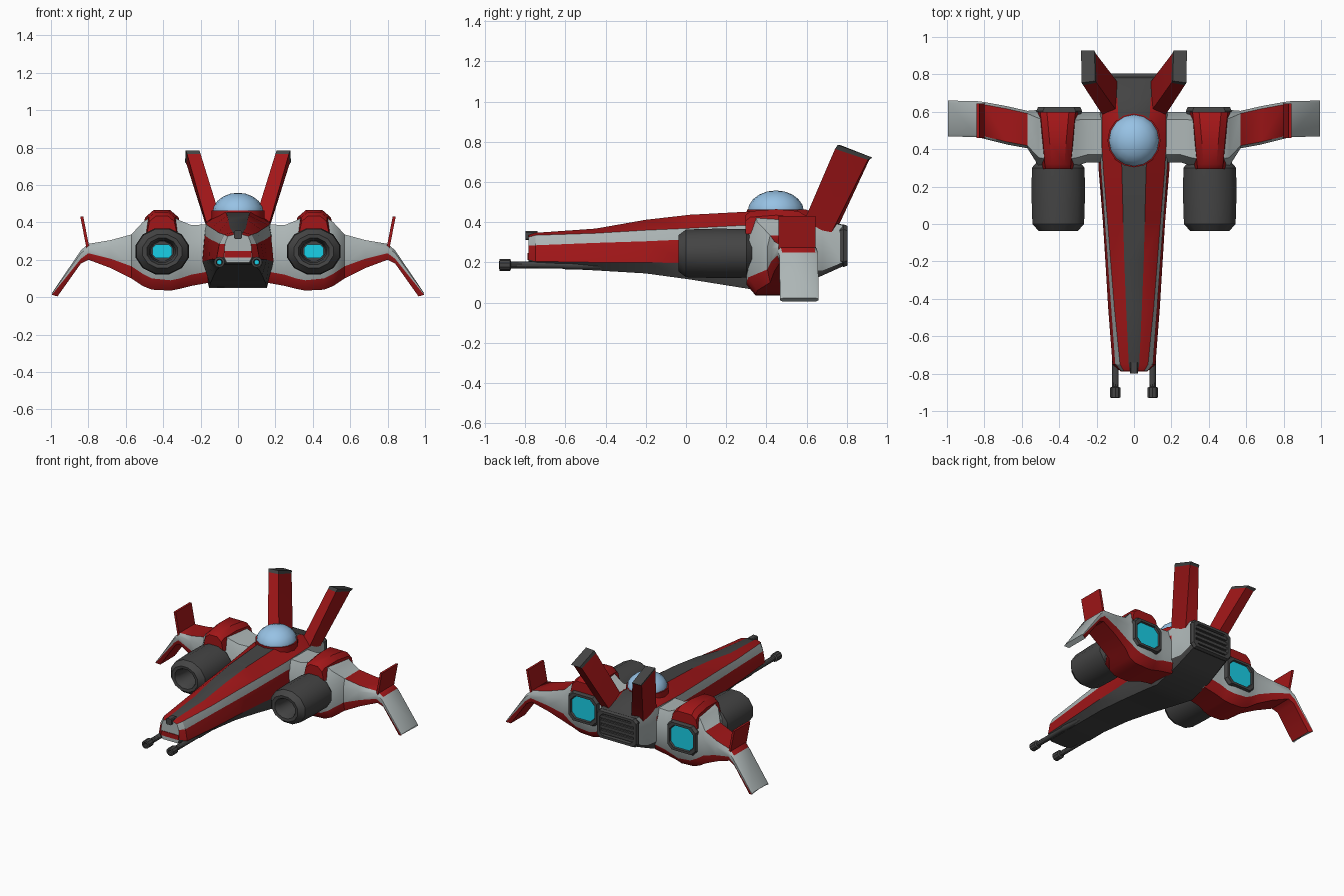
import bpy, bmesh, math

if "Cube" in bpy.data.objects:
    bpy.data.objects.remove(bpy.data.objects["Cube"])

# colours
COLS = {"red": (0.36, 0.008, 0.009), "pale_grey": (0.42, 0.47, 0.47),
        "dark_grey": (0.058, 0.058, 0.058), "cyan_glow": (0.010, 0.66, 0.84),
        "canopy_blue": (0.31, 0.54, 0.78)}
MATS = []
for name, c in COLS.items():
    m = bpy.data.materials.new(name)
    m.diffuse_color = (*c, 1)
    m.use_nodes = True
    m.node_tree.nodes["Principled BSDF"].inputs["Base Color"].default_value = m.diffuse_color
    MATS.append(m)
R, W, D, C, B = range(5)


def finish(name, bm, mirror=False, angle=35):
    bmesh.ops.recalc_face_normals(bm, faces=bm.faces)
    me = bpy.data.meshes.new(name)
    bm.to_mesh(me)
    bm.free()
    for m in MATS:
        me.materials.append(m)
    ob = bpy.data.objects.new(name, me)
    bpy.context.collection.objects.link(ob)
    if mirror:
        ob.modifiers.new("Mirror", "MIRROR").use_mirror_merge = False
    bpy.ops.object.select_all(action="DESELECT")
    ob.select_set(True)
    bpy.context.view_layer.objects.active = ob
    bpy.ops.object.shade_smooth_by_angle(angle=math.radians(angle))
    return ob


def loft(name, rings, col, caps=(D, D), mirror=False, angle=35):
    """Skin closed rings; col is a colour or a rule (ring, side) -> colour."""
    bm = bmesh.new()
    vs = [[bm.verts.new(p) for p in r] for r in rings]
    n = len(rings[0])
    for i in range(len(vs) - 1):
        for j in range(n):
            k = (j + 1) % n
            f = bm.faces.new((vs[i][j], vs[i][k], vs[i + 1][k], vs[i + 1][j]))
            f.material_index = col(i, j) if callable(col) else col
    for ring, c in ((vs[0], caps[0]), (vs[-1], caps[1])):
        bm.faces.new(ring).material_index = c
    return finish(name, bm, mirror, angle)


def oval(cx, cz, rx, rz, y, n=12):
    return [(cx + rx * math.cos((k + .5) * math.tau / n), y,
             cz + rz * math.sin((k + .5) * math.tau / n)) for k in range(n)]


def rrect(cx, cz, hx, hz, y, c):
    pts = [(hx, hz - c), (hx - c, hz), (c - hx, hz), (-hx, hz - c),
           (-hx, c - hz), (c - hx, -hz), (hx - c, -hz), (hx, c - hz)]
    return [(cx + x, y, cz + z) for x, z in pts]


# fuselage: y, then roof edge, shoulder, stripe bottom, side bottom, belly edge
HULL = [
    (-.785, (.022, .335), (.055, .325), (.07, .285), (.075, .215), (.06, .185)),
    (-.75, (.028, .347), (.075, .335), (.10, .285), (.115, .205), (.085, .175)),
    (-.45, (.042, .368), (.105, .345), (.122, .297), (.138, .20), (.10, .16)),
    (-.20, (.052, .412), (.125, .36), (.140, .305), (.153, .20), (.115, .145)),
    (.02, (.058, .437), (.142, .37), (.157, .315), (.167, .195), (.13, .115)),
    (.30, (.065, .452), (.165, .385), (.177, .33), (.190, .19), (.15, .07)),
    (.42, (.075, .462), (.172, .395), (.182, .33), (.190, .19), (.155, .05)),
    (.60, (.085, .462), (.172, .40), (.180, .34), (.180, .16), (.15, .10)),
    (.68, (.09, .42), (.150, .405), (.165, .35), (.165, .16), (.145, .135)),
    (.78, (.09, .387), (.145, .385), (.158, .345), (.158, .20), (.14, .18)),
]
rings = []
for y, *pts in HULL:
    rings.append([(x, y, z) for x, z in pts] + [(-x, y, z) for x, z in reversed(pts)])


def hull_colour(i, j):
    j = min(j, 8 - j) if j < 9 else 9
    if j == 9 or j >= 3:
        return D
    if i >= 7:
        return D if (j == 0 and i > 7) else (R if j == 0 else W)
    return (R, W, R)[j]


loft("fuselage", rings, hull_colour, (W, D), angle=30)

# red lip across the lower nose, small sensor on top of it
loft("nose_lip", [[(-.073, y, .212), (.073, y, .212), (.071, y, .246), (-.071, y, .246)]
                  for y in (-.789, -.78)], R, (R, R))
loft("nose_sensor", [rrect(0, .333, .022, .022, y, .006) for y in (-.80, -.74)], D)

# canopy dome
bm = bmesh.new()
bmesh.ops.create_uvsphere(bm, u_segments=16, v_segments=10, radius=1)
for v in bm.verts:
    v.co = (v.co.x * .136, .447 + v.co.y * .14, .452 + v.co.z * .106)
for f in bm.faces:
    f.material_index = B
finish("canopy", bm, angle=60)
loft("canopy_collar", [[(.142 * math.cos(a), .447 + .144 * math.sin(a), z)
                        for a in [k * math.tau / 16 for k in range(16)]]
                       for z in (.41, .464)], R, (R, R))

# exhaust grille on the tail
loft("tail_frame", [rrect(0, .283, hx, hz, y, .025) for hx, hz, y in
                    ((.158, .10, .765), (.165, .106, .785), (.158, .098, .805),
                     (.138, .08, .805), (.133, .076, .785))], D)
for k in range(4):
    z = .283 + (k - 1.5) * .037
    loft("grille_slat", [rrect(0, z, .135, .011, y, .003) for y in (.775, .80)], D)

# twin tail fins with dark end caps
FIN = [[(.065, .565, .33), (.15, .555, .33), (.155, .715, .33), (.07, .735, .33)],
       [(.20, .755, .765), (.272, .742, .765), (.275, .905, .71), (.205, .912, .71)],
       [(.207, .765, .785), (.28, .755, .785), (.283, .927, .722), (.212, .927, .722)]]
loft("tail_fin", FIN, lambda i, j: (R, D)[i], (R, D), mirror=True)

# wings: x, front y, rear y, top z, colour-split z, bottom z
WING = [
    (.14, .33, .60, .39, .14, .08),
    (.25, .33, .60, .385, .12, .06),
    (.31, .31, .60, .41, .10, .045),
    (.36, .30, .61, .435, .09, .035),
    (.46, .30, .61, .435, .10, .04),
    (.51, .31, .61, .40, .125, .06),
    (.57, .405, .605, .335, .165, .10),
    (.68, .425, .63, .305, .205, .155),
    (.80, .455, .652, .285, .235, .20),
    (.84, .465, .657, .25, .205, .18),
    (.995, .468, .66, .022, .012, .004),
]
rings = []
for x, y0, y1, zt, zs, zb in WING:
    e = (.15 if x < .55 else .07) * (y1 - y0)
    zm, tip = zs + .65 * (zt - zs), x > .9
    rings.append([(x, y0, zs), (x, y0, zm), (x, y0 + e, zt), (x, y1 - e, zt),
                  (x, y1, zm), (x, y1, zs),
                  (x - .03 * tip, y1 - e, zb), (x - .03 * tip, y0 + e, zb)])


def wing_colour(i, j):
    return R if j >= 5 or (6 <= i <= 8 and j == 2) else W


loft("wing", rings, wing_colour, (W, W), mirror=True, angle=40)

# winglets standing on the wing bend
loft("winglet", [[(x - .008, y0, z), (x + .008, y0, z), (x + .008, y1, z), (x - .008, y1, z)]
                 for x, y0, y1, z in ((.80, .46, .645, .25), (.835, .46, .645, .43))],
     R, (R, R), mirror=True)

# red cowl arched over each engine body
rings = []
for y, h, zt in ((.295, .066, .435), (.32, .07, .455), (.45, .08, .465),
                 (.56, .09, .455), (.60, .094, .43)):
    rings.append([(.407 + x, y, z) for x, z in
                  ((-h - .014, .34), (-h, zt - .03), (-h + .035, zt), (h - .035, zt),
                   (h, zt - .03), (h + .014, .34))])
loft("engine_cowl", rings, R, (R, R), mirror=True)

# front intakes with a deep glowing core
NOZZLE = ((.12, .33), (.146, .30), (.148, .15), (.143, .0), (.108, -.038),
          (.085, -.035), (.07, .0), (.062, .14))
loft("intake", [oval(.405, .245, r, r * .86, y) for r, y in NOZZLE], D, (D, D), mirror=True)
loft("intake_glow", [rrect(.405, .245, .053, .037, y, .02) for y in (.128, .136)],
     C, (C, C), mirror=True)

# rear exhausts: dark frame around a glowing panel
FRAME = ((.115, .102, .57), (.122, .108, .605), (.113, .10, .626),
         (.096, .083, .626), (.092, .079, .614))
loft("exhaust", [rrect(.40, .25, hx, hz, y, .035) for hx, hz, y in FRAME],
     D, (D, C), mirror=True)

# twin guns under the nose with recessed lit bores
GUN = ((.018, -.38), (.022, -.40), (.022, -.60), (.018, -.61), (.018, -.87), (.029, -.875),
       (.029, -.928), (.017, -.93), (.013, -.89))
loft("gun", [oval(.10, .187, r, r, y, 10) for r, y in GUN], D, (D, C), mirror=True)
